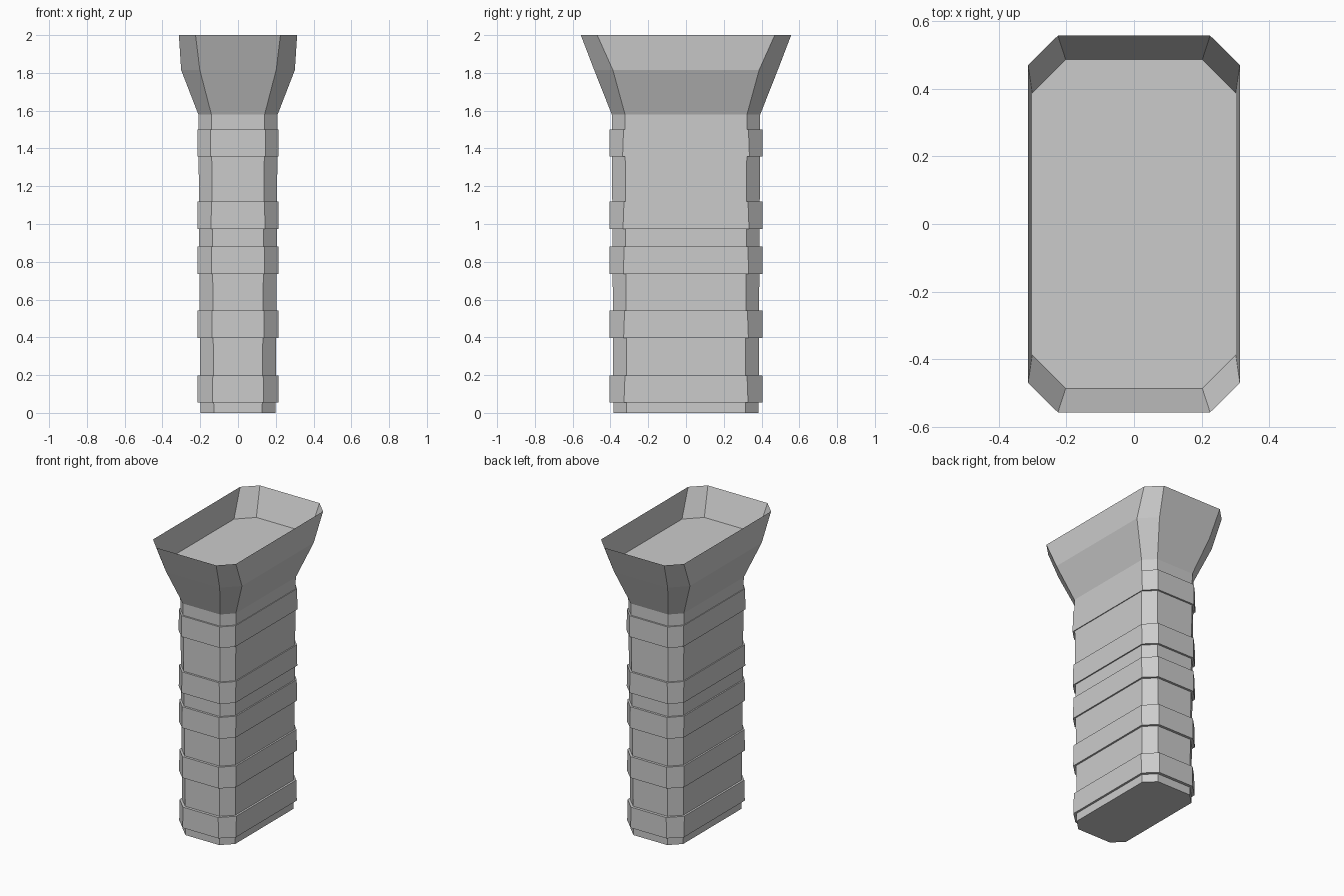
import bpy
import bmesh

if "Cube" in bpy.data.objects:
    bpy.data.objects.remove(bpy.data.objects["Cube"], do_unlink=True)

grey = bpy.data.materials.new("plain_grey")
grey.use_nodes = True
COLOUR = (0.6, 0.6, 0.6, 1)
grey.diffuse_color = COLOUR
grey.node_tree.nodes["Principled BSDF"].inputs["Base Color"].default_value = COLOUR


def octagon(bm, z, x, y, flat_x, flat_y):
    """Ring of a rectangle with chamfered corners."""
    pts = [(flat_x, -y), (x, -flat_y), (x, flat_y), (flat_x, y),
           (-flat_x, y), (-x, flat_y), (-x, -flat_y), (-flat_x, -y)]
    return [bm.verts.new((px, py, z)) for px, py in pts]


def loft(name, sections, floor=None):
    """Join chamfered sections from bottom to top; cap the chosen section."""
    bm = bmesh.new()
    rings = [octagon(bm, *s) for s in sections]
    for low, high in zip(rings, rings[1:]):
        for i in range(8):
            j = (i + 1) % 8
            bm.faces.new((low[i], low[j], high[j], high[i]))
    if floor is not None:
        ring = rings[floor]
        bm.faces.new(ring if floor else ring[::-1])
    mesh = bpy.data.meshes.new(name)
    bm.to_mesh(mesh)
    bm.free()
    mesh.materials.append(grey)
    obj = bpy.data.objects.new(name, mesh)
    bpy.context.collection.objects.link(obj)
    return obj


# Grip: slightly tapered core with straight raised bands
GRIP_TOP = 1.58


def core(z):
    t = z / GRIP_TOP
    return (z, 0.199 + 0.011 * t, 0.384 + 0.009 * t,
            0.128 + 0.013 * t, 0.314 + 0.009 * t)


bands = [(0.055, 0.197), (0.396, 0.541), (0.736, 0.881), (0.974, 1.118), (1.357, 1.5)]
sections = [core(0)]
for bottom, top in bands:
    lo, hi = core(bottom), core(top)
    sections += [lo, (bottom, 0.214, 0.404, lo[3] + 0.006, lo[4] + 0.014),
                 (top, 0.214, 0.404, hi[3] + 0.004, hi[4] + 0.008), hi]
sections.append(core(GRIP_TOP))
loft("grip", sections, floor=0)

# Flared collar: open rim with a recessed floor
loft("flared_collar", [
    core(GRIP_TOP),
    (1.815, 0.301, 0.486, 0.202, 0.387),
    (2.0, 0.313, 0.557, 0.225, 0.47),
], floor=1)
